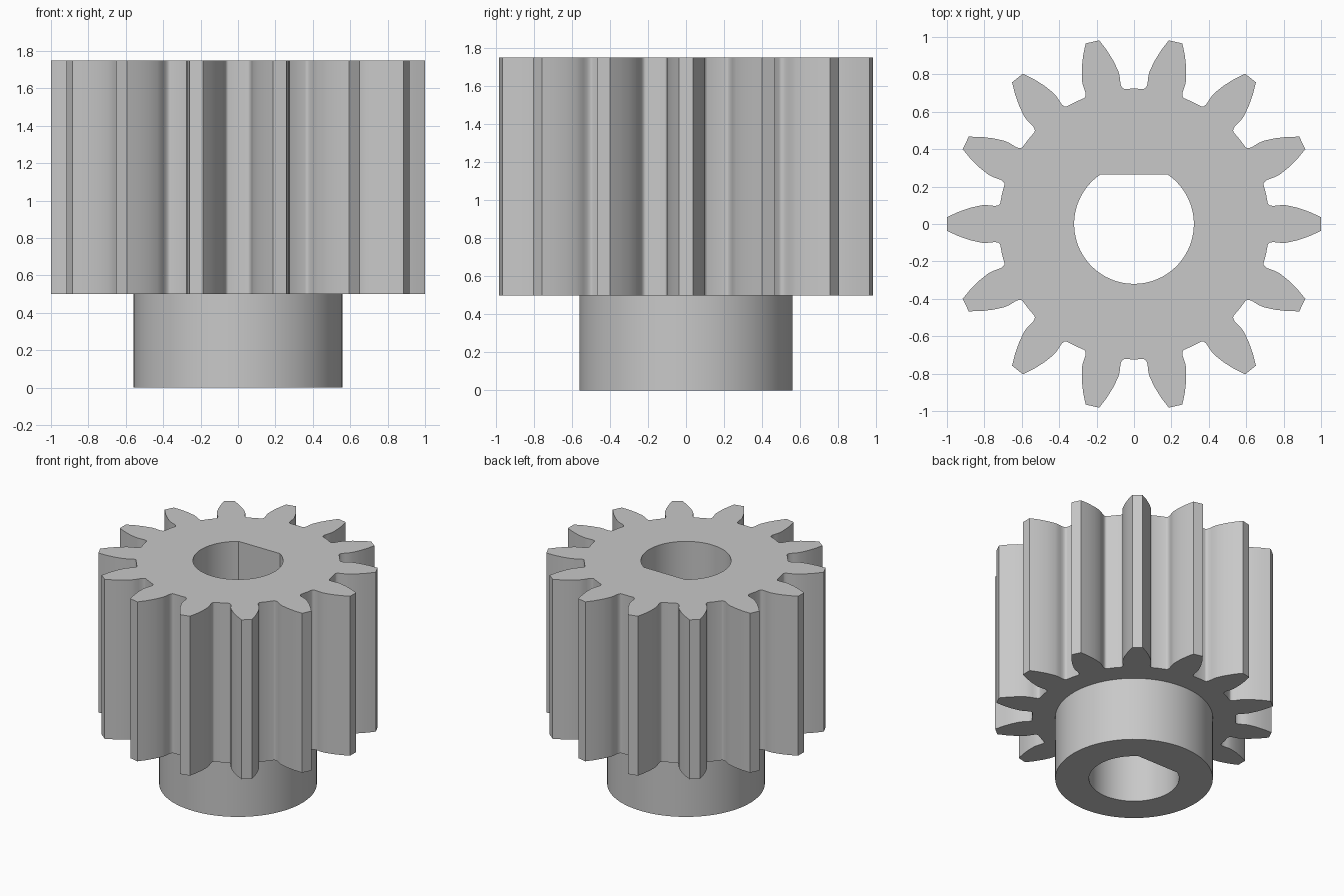
import bpy, bmesh
from math import sin, cos, pi, radians, asin

if "Cube" in bpy.data.objects:
    bpy.data.objects.remove(bpy.data.objects["Cube"], do_unlink=True)

TEETH = 14
HUB_R, BORE_R, FLAT_Y = 0.56, 0.32, 0.265
HUB_TOP, GEAR_TOP = 0.5, 1.75

steel = bpy.data.materials.new("plain grey")
steel.use_nodes = True
grey = (0.58, 0.58, 0.58, 1)
steel.diffuse_color = grey
steel.node_tree.nodes["Principled BSDF"].inputs["Base Color"].default_value = grey


def gear_outline():
    # half of one tooth gap: (sideways, outward), from root centre to tip
    half = [(0.05, 0.722), (0.058, 0.7245), (0.064, 0.73), (0.071, 0.745),
            (0.0745, 0.77), (0.0765, 0.79), (0.084, 0.818), (0.11, 0.872),
            (0.146, 0.93), (0.186, 0.982)]
    gap = [(-s, r) for s, r in reversed(half)] + [(0, 0.724)] + half
    pts = []
    for i in range(TEETH):
        a = 2 * pi * (i + 0.5) / TEETH
        pts += [(r * cos(a) - s * sin(a), r * sin(a) + s * cos(a)) for s, r in gap]
    return pts


def circle(radius, n=96):
    return [(radius * cos(2 * pi * i / n), radius * sin(2 * pi * i / n)) for i in range(n)]


def bore_outline(n=72):
    # circle cut by one flat; the closing chord is the flat
    start = pi - asin(FLAT_Y / BORE_R)
    sweep = 2 * pi - (start - (pi - start))
    return [(BORE_R * cos(start + sweep * i / n), BORE_R * sin(start + sweep * i / n))
            for i in range(n + 1)]


def wall(bm, loop, z0, z1, inward=False):
    low = [bm.verts.new((x, y, z0)) for x, y in loop]
    high = [bm.verts.new((x, y, z1)) for x, y in loop]
    for i in range(len(loop)):
        j = (i + 1) % len(loop)
        quad = [low[i], low[j], high[j], high[i]]
        bm.faces.new(quad[::-1] if inward else quad)


def cap(bm, outer, inner, z, up):
    edges = []
    for loop in (outer, inner):
        vs = [bm.verts.new((x, y, z)) for x, y in loop]
        edges += [bm.edges.new((vs[i - 1], vs[i])) for i in range(len(vs))]
    geom = bmesh.ops.triangle_fill(bm, edges=edges, use_beauty=True, use_dissolve=False)["geom"]
    for f in geom:
        if isinstance(f, bmesh.types.BMFace):
            f.normal_update()
            if (f.normal.z > 0) != up:
                f.normal_flip()


def finish(bm, name):
    bmesh.ops.remove_doubles(bm, verts=bm.verts, dist=0.0001)
    mesh = bpy.data.meshes.new(name)
    bm.to_mesh(mesh)
    bm.free()
    mesh.materials.append(steel)
    obj = bpy.data.objects.new(name, mesh)
    bpy.context.collection.objects.link(obj)
    bpy.ops.object.select_all(action="DESELECT")
    obj.select_set(True)
    bpy.context.view_layer.objects.active = obj
    bpy.ops.object.shade_smooth_by_angle(angle=radians(30))


teeth, hub, bore = gear_outline(), circle(HUB_R), bore_outline()

# Toothed wheel with flatted bore
bm = bmesh.new()
wall(bm, teeth, HUB_TOP, GEAR_TOP)
wall(bm, bore, HUB_TOP, GEAR_TOP, inward=True)
cap(bm, teeth, bore, GEAR_TOP, True)
cap(bm, teeth, hub, HUB_TOP, False)
finish(bm, "gear_wheel")

# Round hub below the wheel, same bore
bm = bmesh.new()
wall(bm, hub, 0, HUB_TOP)
wall(bm, bore, 0, HUB_TOP, inward=True)
cap(bm, hub, bore, 0, False)
finish(bm, "hub")
